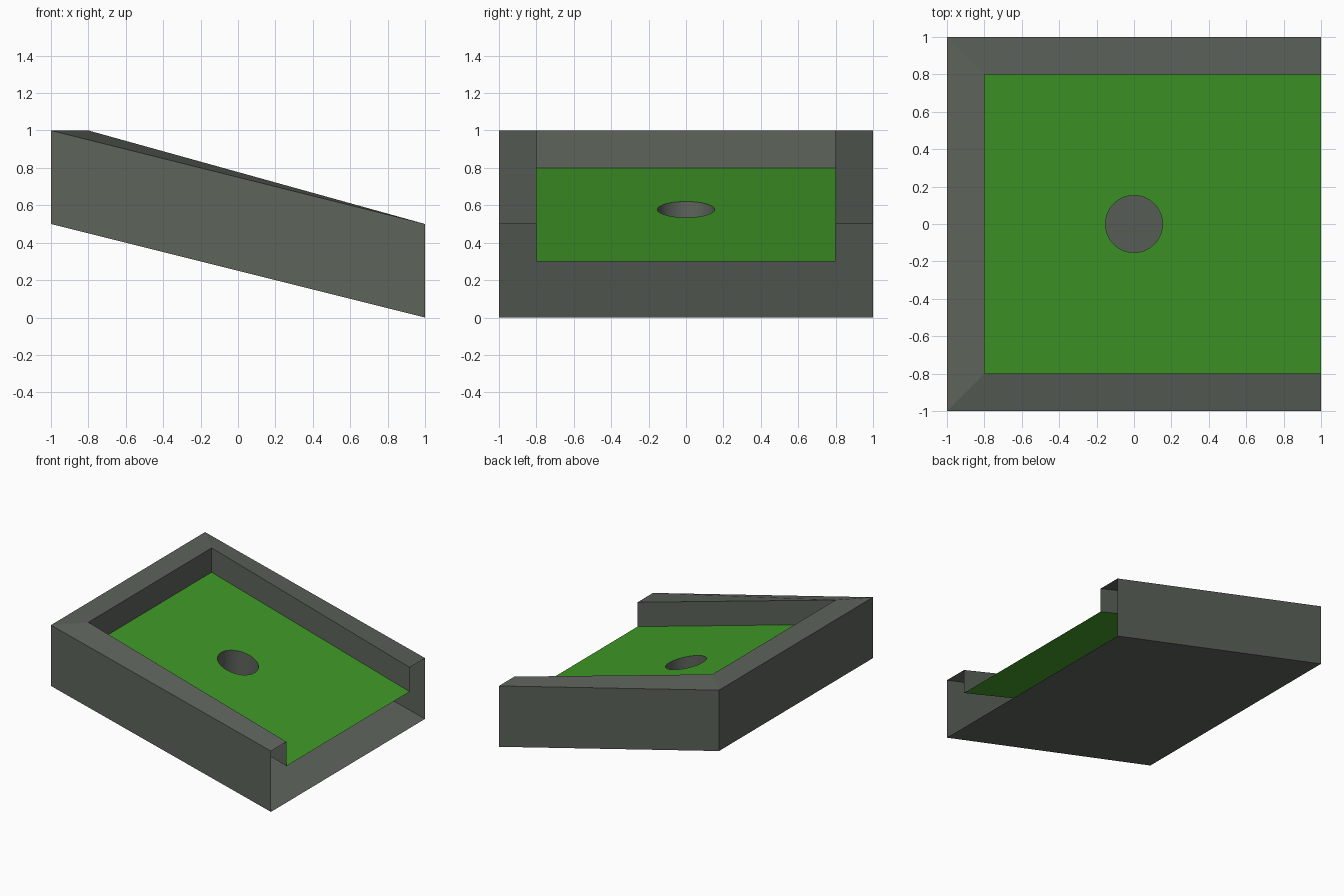
import bpy, bmesh, math

if "Cube" in bpy.data.objects:
    bpy.data.objects.remove(bpy.data.objects["Cube"])


def material(name, color):
    m = bpy.data.materials.new(name)
    m.diffuse_color = color
    m.use_nodes = True
    m.node_tree.nodes["Principled BSDF"].inputs["Base Color"].default_value = m.diffuse_color
    return m


def finish(name, bm, mat):
    me = bpy.data.meshes.new(name)
    bm.to_mesh(me)
    bm.free()
    me.materials.append(mat)
    ob = bpy.data.objects.new(name, me)
    bpy.context.collection.objects.link(ob)
    return ob


def floor_z(x):
    # playing surface slopes from 0.8 at the back wall to 0.3 at the open end
    return 0.3 + (1 - x) * 0.5 / 1.8


stone = material("stone", (0.11, 0.125, 0.105, 1))
turf = material("turf", (0.05, 0.32, 0.02, 1))

# Sloped tray shell: U-shaped loops skinned together, open at the +x end
# each station: half size of the U, height at the closed end, height at the open end
stations = [(1.0, 0.5, 0.0), (1.0, 1.0, 0.5), (0.8, 1.0, 0.5), (0.8, 0.8, 0.3)]
bm = bmesh.new()
loops = []
for s, high, low in stations:
    pts = [(1, -s, low), (-s, -s, high), (-s, s, high), (1, s, low)]
    loops.append([bm.verts.new(p) for p in pts])
for a, b in zip(loops, loops[1:]):
    for i in range(3):
        bm.faces.new((a[i], b[i], b[i + 1], a[i + 1]))
bm.faces.new(loops[0])  # underside
finish("tray_shell", bm, stone)

# Green playing surface with a round opening
SEG, R = 32, 0.153
circle = [(R * math.cos(2 * math.pi * i / SEG), R * math.sin(2 * math.pi * i / SEG))
          for i in range(SEG)]
bm = bmesh.new()
edges = []
for outline in ([(1, -0.8), (1, 0.8), (-0.8, 0.8), (-0.8, -0.8)], circle):
    vs = [bm.verts.new((x, y, floor_z(x))) for x, y in outline]
    edges += [bm.edges.new((vs[i - 1], vs[i])) for i in range(len(vs))]
bmesh.ops.triangle_fill(bm, edges=edges, use_beauty=True, normal=(0, 0, 1))
bm.normal_update()
for f in bm.faces:
    if f.normal.z < 0:
        f.normal_flip()
finish("playing_surface", bm, turf)

# Cup below the opening
DEPTH = 0.2
bm = bmesh.new()
top = [bm.verts.new((x, y, floor_z(x))) for x, y in circle]
bot = [bm.verts.new((x, y, floor_z(x) - DEPTH)) for x, y in circle]
for i in range(SEG):
    bm.faces.new((top[i - 1], top[i], bot[i], bot[i - 1])).smooth = True
bm.faces.new(bot)
for e in bot[0].link_faces[0].edges:
    e.smooth = True
for i in range(SEG):
    bm.edges.get((bot[i - 1], bot[i])).smooth = False
finish("cup", bm, stone)
